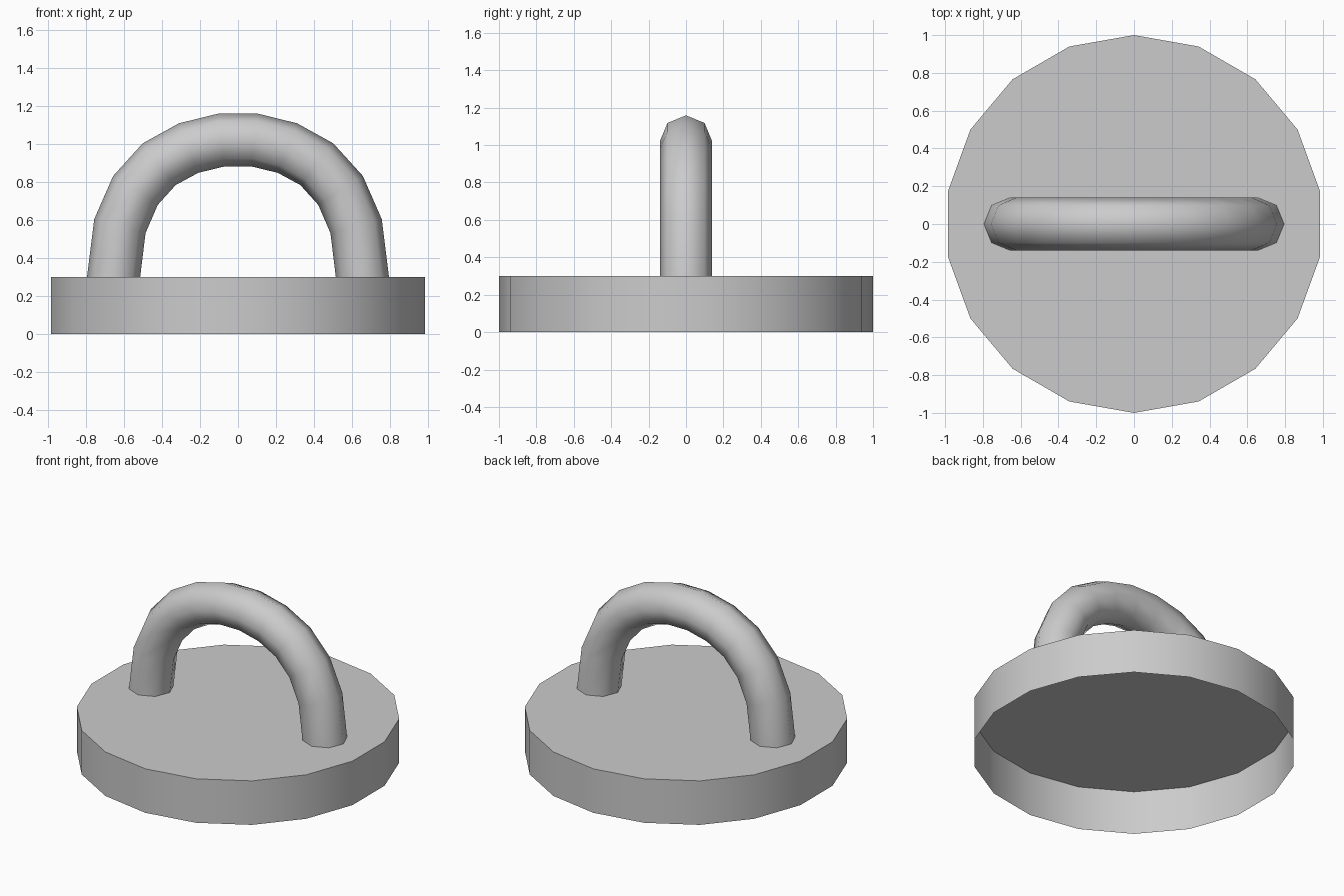
import bpy
import bmesh
from math import sin, cos, pi, radians
from mathutils import Vector

cube = bpy.data.objects.get("Cube")
if cube:
    bpy.data.objects.remove(cube, do_unlink=True)

grey = bpy.data.materials.new("light_grey")
grey.use_nodes = True
COLOUR = (0.6, 0.6, 0.6, 1.0)
grey.diffuse_color = COLOUR
grey.node_tree.nodes["Principled BSDF"].inputs["Base Color"].default_value = COLOUR

TOP = 0.3          # height of the base's top surface
SIDES = 18         # sides of the round base
TUBE_RADIUS = 0.14
TUBE_SIDES = 8


def add_object(name, bm, sharp_angle):
    mesh = bpy.data.meshes.new(name)
    bm.to_mesh(mesh)
    bm.free()
    mesh.materials.append(grey)
    obj = bpy.data.objects.new(name, mesh)
    bpy.context.collection.objects.link(obj)
    bpy.ops.object.select_all(action='DESELECT')
    obj.select_set(True)
    bpy.context.view_layer.objects.active = obj
    bpy.ops.object.shade_smooth_by_angle(angle=radians(sharp_angle))
    return obj


def bridge(bm, a, b):
    n = len(a)
    for i in range(n):
        bm.faces.new((a[i], a[(i + 1) % n], b[(i + 1) % n], b[i]))


# Base: a thin-walled round cap, open underneath
bm = bmesh.new()
rims = []
for z in (0, TOP):
    rims.append([bm.verts.new((sin(2 * pi * i / SIDES), -cos(2 * pi * i / SIDES), z))
                 for i in range(SIDES)])
bridge(bm, *rims)
bm.faces.new(rims[1])
add_object("base", bm, 30)

# Handle: an eight-sided tube swept along a mirrored arch
half = [(0.655, TOP), (0.622, 0.567), (0.54, 0.755),
        (0.415, 0.893), (0.26, 0.978), (0.088, 1.02)]
path = [Vector((x, 0, z)) for x, z in half]
path += [Vector((-p.x, 0, p.z)) for p in reversed(path)]

bm = bmesh.new()
rings = []
for i, p in enumerate(path):
    if i in (0, len(path) - 1):
        # feet are cut level with the base
        out = Vector((1 if i == 0 else -1, 0, 0))
    else:
        along = (p - path[i - 1]).normalized() + (path[i + 1] - p).normalized()
        out = Vector((along.z, 0, -along.x)).normalized()
    rings.append([bm.verts.new(p + TUBE_RADIUS * (out * cos(a) + Vector((0, sin(a), 0))))
                  for a in (2 * pi * k / TUBE_SIDES for k in range(TUBE_SIDES))])
for a, b in zip(rings, rings[1:]):
    bridge(bm, a, b)
bmesh.ops.recalc_face_normals(bm, faces=bm.faces)
add_object("handle", bm, 60)
